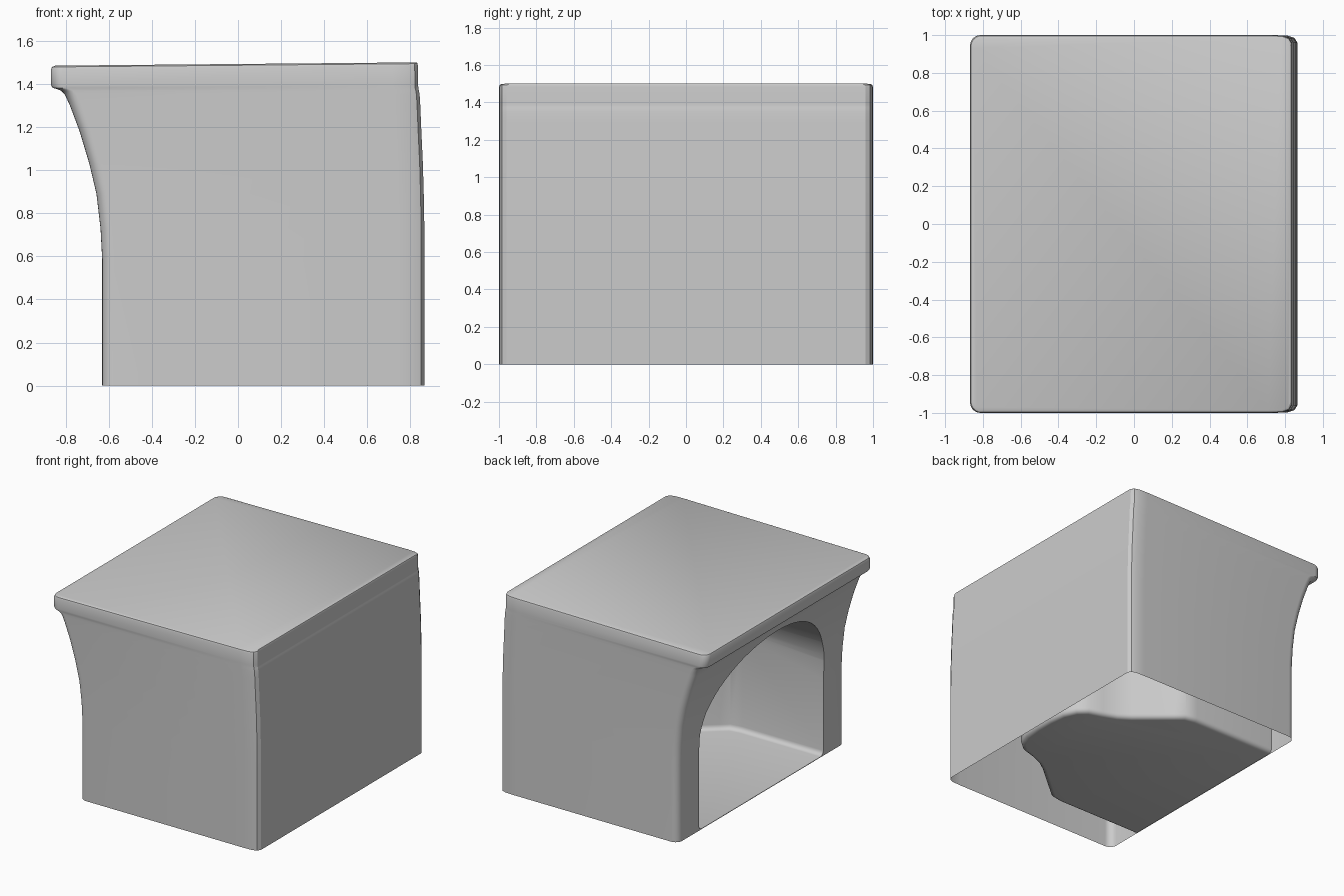
import bpy, bmesh, math

if "Cube" in bpy.data.objects:
    bpy.data.objects.remove(bpy.data.objects["Cube"])


def make_object(name, bm):
    bmesh.ops.recalc_face_normals(bm, faces=bm.faces)
    mesh = bpy.data.meshes.new(name)
    bm.to_mesh(mesh)
    bm.free()
    ob = bpy.data.objects.new(name, mesh)
    bpy.context.collection.objects.link(ob)
    return ob


def prism(name, points, offset, floor_bevel=0):
    """Extrude a closed outline; optionally round its bottom rim."""
    bm = bmesh.new()
    face = bm.faces.new([bm.verts.new(p) for p in points])
    rim = list(face.edges)
    ext = bmesh.ops.extrude_face_region(bm, geom=[face], use_keep_orig=True)
    moved = [g for g in ext["geom"] if isinstance(g, bmesh.types.BMVert)]
    bmesh.ops.translate(bm, verts=moved, vec=offset)
    bmesh.ops.recalc_face_normals(bm, faces=bm.faces)
    if floor_bevel:
        bmesh.ops.bevel(bm, geom=rim, offset=floor_bevel, segments=4,
                        profile=0.5, affect='EDGES')
    return make_object(name, bm)


def boolean(target, tool, operation):
    mod = target.modifiers.new("cut", 'BOOLEAN')
    mod.operation = operation
    mod.solver = 'EXACT'
    mod.object = tool
    bpy.context.view_layer.objects.active = target
    bpy.ops.object.modifier_apply(modifier=mod.name)
    bpy.data.objects.remove(tool)


def section(z, xl, xr, inset):
    """Plan section: round front corners, chamfered rear corners."""
    r, h = 0.055, 1.0 - inset
    half = [(xr, h - 0.04), (xr - 0.015, h - 0.015), (xr - 0.05, h - 0.003), (xr - 0.12, h)]
    for i in range(7):
        a = math.pi / 2 + i * math.pi / 12
        half.append((xl + r + r * math.cos(a), h - r + r * math.sin(a)))
    pts = half + [(x, -y) for x, y in reversed(half)]
    # roof slopes gently toward the overhang
    return [(x, y, z - (0.009 * (0.83 - x) if z > 1.45 else 0)) for x, y in pts]


# Outer shell: plan sections lofted upward (z, left x, right x, y inset)
levels = [(0, -.63, .865, 0), (.58, -.63, .865, 0), (.73, -.638, .865, 0),
          (.89, -.657, .862, 0), (1.03, -.69, .858, 0), (1.18, -.735, .851, 0),
          (1.3, -.78, .846, 0), (1.35, -.803, .843, 0), (1.368, -.82, .84, 0),
          (1.376, -.84, .838, 0), (1.382, -.86, .837, 0), (1.395, -.868, .836, 0),
          (1.482, -.868, .835, 0), (1.494, -.863, .833, .004), (1.5, -.848, .83, .015)]
bm = bmesh.new()
rings = [[bm.verts.new(p) for p in section(*lv)] for lv in levels]
for lo, hi in zip(rings, rings[1:]):
    for i in range(len(lo)):
        j = (i + 1) % len(lo)
        bm.faces.new((lo[i], lo[j], hi[j], hi[i]))
bm.faces.new(rings[0])
bm.faces.new(rings[-1])
shell = make_object("hollow_shelter", bm)

# Inner chamber: floor plan crossed with the arched doorway
side = [(-1, .745), (.05, .745), (.14, .73), (.2, .68), (.43, .485), (.51, .43),
        (.61, .39), (.71, .36), (.78, .3), (.825, .2), (.84, .07)]
plan = side + [(x, -y) for x, y in reversed(side)]
chamber = prism("chamber_cutter", [(x, y, .004) for x, y in plan], (0, 0, 1.4), .035)
arch = [(-.95, .75, -.1)]
arch += [(-.95, .75 * math.cos(i * math.pi / 32), .65 + .62 * math.sin(i * math.pi / 32))
         for i in range(33)]
arch.append((-.95, -.75, -.1))
doorway = prism("doorway_cutter", arch, (2, 0, 0))
boolean(chamber, doorway, 'INTERSECT')
boolean(shell, chamber, 'DIFFERENCE')

# Open underside around the chamber floor
bm = bmesh.new()
bm.from_mesh(shell.data)
under = [f for f in bm.faces if all(v.co.z < .001 for v in f.verts)]
bmesh.ops.delete(bm, geom=under, context='FACES')
bm.to_mesh(shell.data)
bm.free()

# Smooth shading with crisp door and roof edges
shell.select_set(True)
bpy.context.view_layer.objects.active = shell
bpy.ops.object.shade_smooth_by_angle(angle=math.radians(30))
